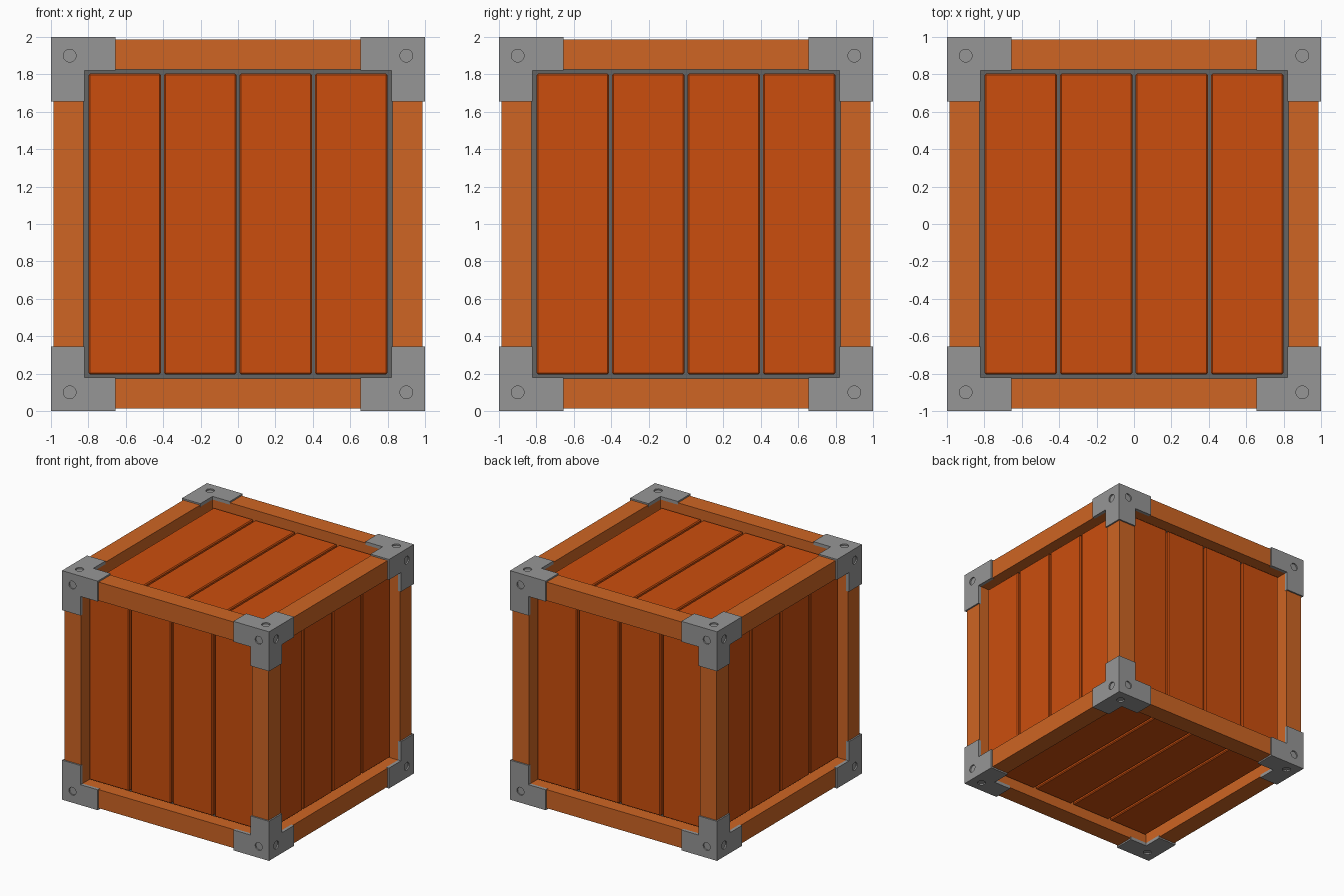
import bpy, bmesh, math
from mathutils import Matrix, Vector

cube = bpy.data.objects.get("Cube")
if cube:
    bpy.data.objects.remove(cube, do_unlink=True)


def material(name, rgb):
    m = bpy.data.materials.new(name)
    m.use_nodes = True
    m.diffuse_color = (*rgb, 1)
    m.node_tree.nodes["Principled BSDF"].inputs["Base Color"].default_value = (*rgb, 1)
    return m


PLANK = material("orange plank wood", (0.6, 0.076, 0.004))
FRAME = material("light frame wood", (0.62, 0.13, 0.017))
STEEL = material("grey steel", (0.305, 0.305, 0.305))
BACK = material("dark grey backing", (0.13, 0.13, 0.125))

MID = Vector((0, 0, 1))   # crate centre
OPEN = 0.825              # half width of the frame opening
WOOD = 0.987              # half width of the wooden frame
ARM = 0.655               # where the corner brackets end


def box(name, lo, hi, mat):
    """Box between two corners, measured from the crate centre."""
    lo, hi = Vector(lo), Vector(hi)
    bm = bmesh.new()
    bmesh.ops.create_cube(bm, size=1)
    bmesh.ops.transform(bm, verts=bm.verts, matrix=Matrix.Translation((lo + hi) / 2)
                        @ Matrix.Diagonal((*(hi - lo), 1)))
    return finish(name, bm, mat)


def finish(name, bm, mat):
    me = bpy.data.meshes.new(name)
    bm.to_mesh(me)
    bm.free()
    me.materials.append(mat)
    ob = bpy.data.objects.new(name, me)
    ob.location = MID
    bpy.context.collection.objects.link(ob)
    return ob


def cut(ob, cutter):
    """Subtract the cutter for good, then remove it."""
    mod = ob.modifiers.new("cut", "BOOLEAN")
    mod.operation, mod.solver, mod.object = "DIFFERENCE", "EXACT", cutter
    bpy.context.view_layer.objects.active = ob
    bpy.ops.object.modifier_apply(modifier=mod.name)
    bpy.data.objects.remove(cutter, do_unlink=True)


def mirror(ob, axes):
    ob.modifiers.new("mirror", "MIRROR").use_axis = axes
    ob.modifiers["mirror"].use_mirror_merge = False


# Inner box, seen through the gaps between planks
box("backing_box", [-0.87] * 3, [0.87] * 3, BACK)

# Frame beams: one per axis, mirrored to the other three parallel edges
for axis, label in enumerate(("cross", "side", "upright")):
    lo, hi = [OPEN] * 3, [WOOD] * 3
    lo[axis], hi[axis] = -0.98, 0.98
    mirror(box(label + "_beams", lo, hi, FRAME), [i != axis for i in range(3)])

# Corner brackets: hollow shell with L-shaped faces and recessed bolt holes
bracket = box("corner_brackets", [ARM] * 3, [1] * 3, STEEL)
cut(bracket, box("hollow", [0.5] * 3, [0.972] * 3, STEEL))
for axis in range(3):
    lo, hi = [0.5] * 3, [OPEN - 0.003] * 3
    hi[axis] = 1.2
    cut(bracket, box("window", lo, hi, STEEL))
for axis in range(3):
    bm = bmesh.new()
    bmesh.ops.create_cone(bm, cap_ends=True, segments=24, radius1=0.034,
                          radius2=0.034, depth=0.2)
    normal = Vector([i == axis for i in range(3)])
    turn = Vector((0, 0, 1)).rotation_difference(normal).to_matrix().to_4x4()
    place = Vector((0.9, 0.9, 0.9)) + normal * 0.188
    bmesh.ops.transform(bm, verts=bm.verts, matrix=Matrix.Translation(place) @ turn)
    cut(bracket, finish("bolt_hole", bm, STEEL))
mirror(bracket, (True, True, True))

# Planks: four on each side, bevelled, turned into place
quarter = math.pi / 2
sides = {"top": Matrix(), "bottom": Matrix.Rotation(math.pi, 4, "Y")}
for i, label in enumerate(("front", "left", "back", "right")):
    sides[label] = Matrix.Rotation(i * quarter, 4, "Z") @ Matrix.Rotation(quarter, 4, "X")
for label, turn in sides.items():
    for n in range(4):
        x = (n - 1.5) * 0.404
        plank = box(f"{label}_plank_{n + 1}", (x - 0.193, -0.804, 0.85),
                    (x + 0.193, 0.804, 0.915), PLANK)
        plank.data.transform(turn)
        bevel = plank.modifiers.new("bevel", "BEVEL")
        bevel.width, bevel.segments = 0.008, 1
